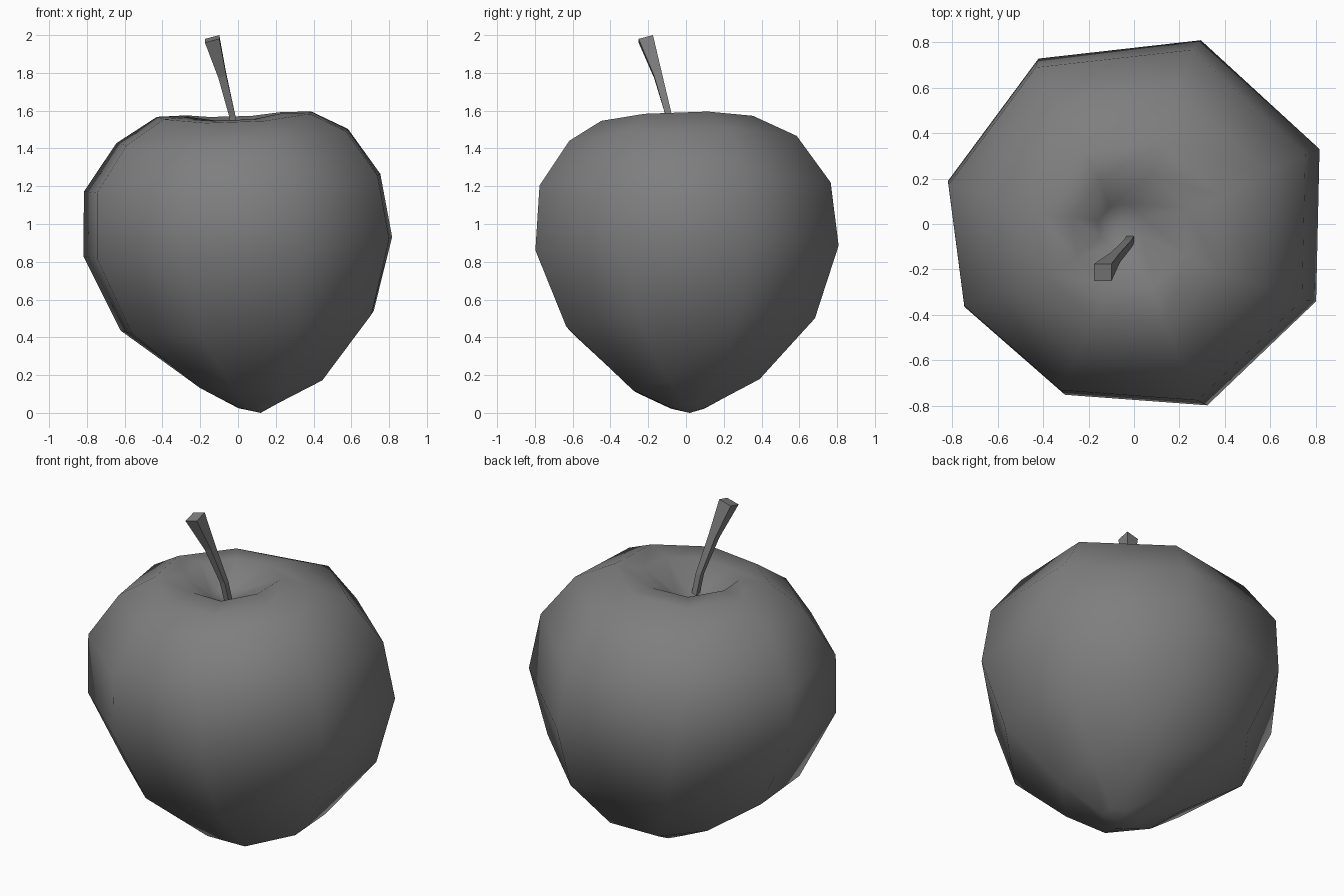
import bpy
import bmesh
from math import cos, sin, radians
from mathutils import Vector

cube = bpy.data.objects.get("Cube")
if cube:
    bpy.data.objects.remove(cube, do_unlink=True)

grey = bpy.data.materials.new("mid grey")
grey.use_nodes = True
colour = (0.21, 0.21, 0.21, 1)
grey.diffuse_color = colour
grey.node_tree.nodes["Principled BSDF"].inputs["Base Color"].default_value = colour


def loft(name, rings, start=None, end=None, smooth=False):
    """Skin a list of equal rings, closing each end with a point or a flat face."""
    bm = bmesh.new()
    loops = [[bm.verts.new(p) for p in ring] for ring in rings]
    n = len(loops[0])
    for a, b in zip(loops, loops[1:]):
        for i in range(n):
            j = (i + 1) % n
            bm.faces.new((a[i], a[j], b[j], b[i]))
    for loop, tip in ((loops[0], start), (loops[-1], end)):
        if tip is None:
            bm.faces.new(loop)
        else:
            pole = bm.verts.new(tip)
            for i in range(n):
                bm.faces.new((loop[i], loop[(i + 1) % n], pole))
    bmesh.ops.recalc_face_normals(bm, faces=bm.faces)
    for f in bm.faces:
        f.smooth = smooth
    mesh = bpy.data.meshes.new(name)
    bm.to_mesh(mesh)
    bm.free()
    mesh.materials.append(grey)
    obj = bpy.data.objects.new(name, mesh)
    bpy.context.collection.objects.link(obj)
    return obj


# Fruit: an uneven octagon, scaled, shifted and tilted up the body
outline = [(22, 0.88), (70, 0.86), (120, 0.84), (167, 0.84),
           (206, 0.83), (248, 0.81), (292, 0.86), (337, 0.87)]
# scale, centre x, centre y, height, tilt along x, tilt along y
body = [
    (0.12, 0.10, 0.01, 0.03, 0.01, 0.00),
    (0.42, 0.11, 0.05, 0.155, 0.02, 0.03),
    (0.82, 0.05, 0.02, 0.47, 0.055, 0.025),
    (1.00, 0.00, 0.00, 0.865, 0.055, 0.015),
    (0.96, -0.03, -0.01, 1.205, 0.05, 0.01),
    (0.75, -0.03, -0.02, 1.45, 0.04, 0.015),
    (0.50, -0.02, -0.05, 1.565, 0.015, 0.015),
    (0.31, -0.02, -0.03, 1.57, 0.01, 0.01),
    (0.12, -0.06, -0.01, 1.46, 0.01, 0.00),
]
rings = []
for scale, cx, cy, z, tx, ty in body:
    ring = []
    for degrees, r in outline:
        t = radians(degrees)
        lift = tx * cos(t) + ty * sin(t) + 0.015 * min(1, scale * 3) * cos(2 * t)
        ring.append((cx + scale * r * cos(t), cy + scale * r * sin(t), z + lift))
    rings.append(ring)
loft("fruit_body", rings, (0.12, 0.02, 0), (-0.07, 0.0, 1.42), smooth=True)

# Stalk: a square, flaring bar leaning to the front right
stalk = [((-0.01, -0.06, 1.40), 0.016, 0),
         ((-0.03, -0.09, 1.57), 0.017, 0),
         ((-0.083, -0.148, 1.785), 0.021, 0.006),
         ((-0.137, -0.213, 1.98), 0.038, 0.01)]
corners = [(1, 1), (-1, 1), (-1, -1), (1, -1)]
loft("stalk", [[Vector(c) + Vector((h * x, h * y, tilt * (x + y)))
                for x, y in corners] for c, h, tilt in stalk])
